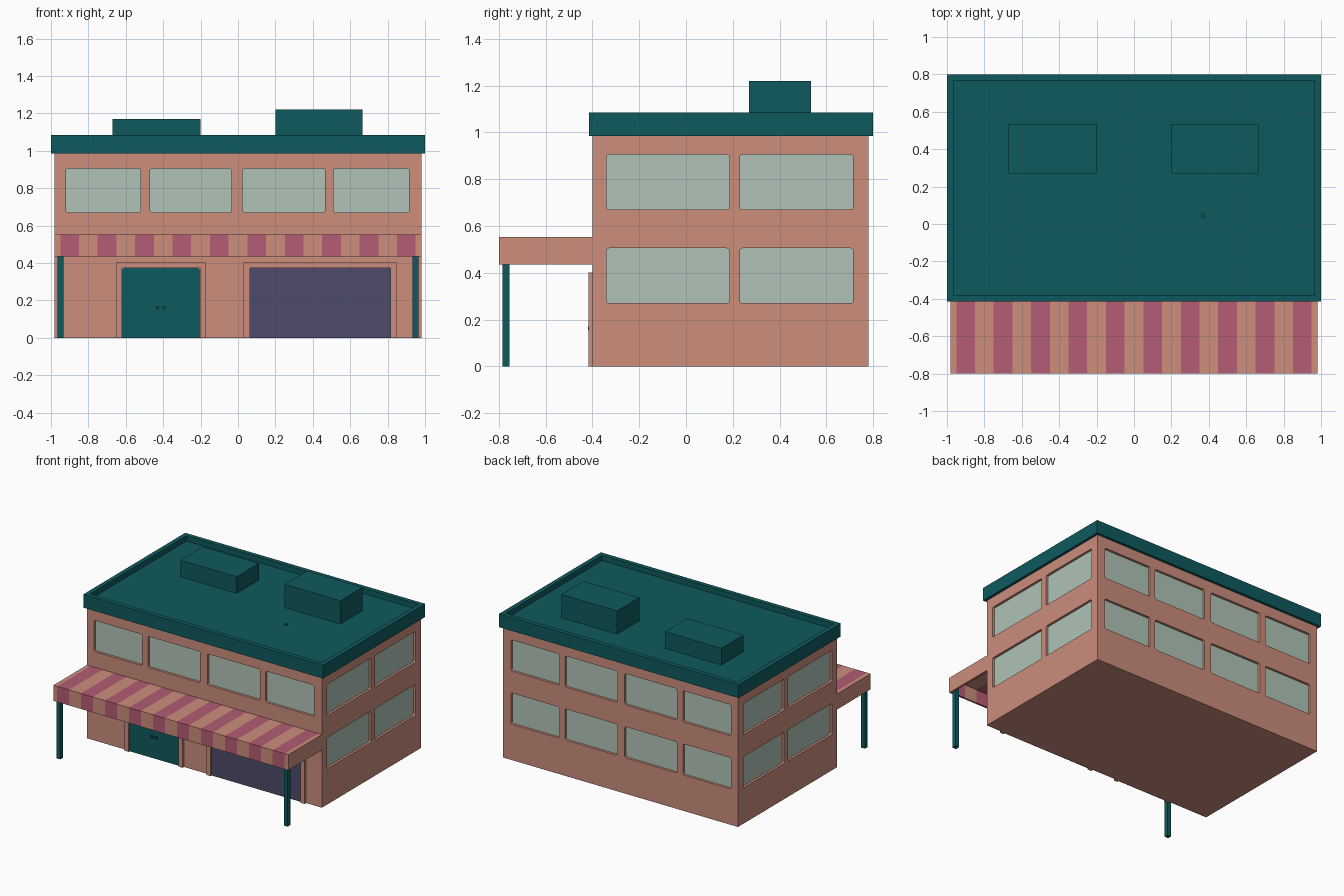
import bpy, bmesh, math
from mathutils import Vector

if "Cube" in bpy.data.objects:
    bpy.data.objects.remove(bpy.data.objects["Cube"])


def material(name, r, g, b):
    lin = [((c / 255 + 0.055) / 1.055) ** 2.4 if c > 10 else c / 255 / 12.92 for c in (r, g, b)]
    m = bpy.data.materials.new(name)
    m.diffuse_color = (*lin, 1)
    m.use_nodes = True
    m.node_tree.nodes["Principled BSDF"].inputs["Base Color"].default_value = m.diffuse_color
    return m


SALMON = material("salmon_wall", 204, 141, 124)
TEAL = material("dark_teal", 15, 90, 94)
GLASS = material("pale_green_glass", 176, 195, 183)
ROSE = material("rose_stripe", 181, 93, 117)
NAVY = material("slate_blue", 77, 76, 106)


def finish(bm, name, *mats):
    bmesh.ops.recalc_face_normals(bm, faces=bm.faces)
    me = bpy.data.meshes.new(name)
    bm.to_mesh(me)
    bm.free()
    ob = bpy.data.objects.new(name, me)
    bpy.context.collection.objects.link(ob)
    for m in mats:
        me.materials.append(m)
    return ob


def add_box(bm, x0, x1, y0, y1, z0, z1):
    geo = bmesh.ops.create_cube(bm, size=1)
    for v in geo["verts"]:
        v.co = Vector((x0 + (v.co.x + .5) * (x1 - x0),
                       y0 + (v.co.y + .5) * (y1 - y0),
                       z0 + (v.co.z + .5) * (z1 - z0)))


def box(name, mat, *dims):
    bm = bmesh.new()
    add_box(bm, *dims)
    return finish(bm, name, mat)


# Wall coordinates: u along the wall, v up, d depth into the wall
WALLS = {
    "front": lambda u, v, d: (u, -0.4 + d, v),
    "back": lambda u, v, d: (u, 0.78 - d, v),
    "right": lambda u, v, d: (0.98 - d, u, v),
    "left": lambda u, v, d: (-0.98 + d, u, v),
}


def add_panel(bm, wall, u0, u1, v0, v1, d0, d1, r=0.012, square_base=False):
    """Rounded rectangular prism placed on a wall."""
    pts = []
    for cx, cy, a0 in ((u1, v1, 0), (u0, v1, 90), (u0, v0, 180), (u1, v0, 270)):
        if square_base and cy == v0:
            pts.append((cx, cy))
            continue
        mx = cx - r if cx == u1 else cx + r
        my = cy - r if cy == v1 else cy + r
        for k in range(4):
            a = math.radians(a0 + 30 * k)
            pts.append((mx + r * math.cos(a), my + r * math.sin(a)))
    rings = [[bm.verts.new(WALLS[wall](u, v, d)) for u, v in pts] for d in (d0, d1)]
    n = len(pts)
    for i in range(n):
        j = (i + 1) % n
        bm.faces.new((rings[0][i], rings[0][j], rings[1][j], rings[1][i]))
    for ring in rings:
        bm.faces.new(ring)


# Window layout
wide = [(-0.92, -0.52), (-0.47, -0.035), (0.025, 0.465), (0.51, 0.915)]
side = [(-0.34, 0.185), (0.23, 0.715)]
upper, lower = (0.67, 0.905), (0.27, 0.505)
windows = [("front", u, upper) for u in wide]
for row in (upper, lower):
    windows += [("back", u, row) for u in wide]
    windows += [(w, u, row) for w in ("left", "right") for u in side]

# Main building with recessed window openings
body = box("building_walls", SALMON, -0.98, 0.98, -0.4, 0.78, 0, 1.0)
cut, glass = bmesh.new(), bmesh.new()
for w, u, v in windows:
    add_panel(cut, w, *u, *v, -0.05, 0.02)
    add_panel(glass, w, *u, *v, 0.018, 0.023)
cutter = finish(cut, "window_cutter", SALMON)
cutter.hide_render = True
mod = body.modifiers.new("openings", "BOOLEAN")
mod.operation = "DIFFERENCE"
mod.solver = "EXACT"
mod.object = cutter
bpy.context.view_layer.objects.active = body
bpy.ops.object.modifier_apply(modifier=mod.name)
bpy.data.objects.remove(cutter)
finish(glass, "window_glass", GLASS)

# Roof slab with a sunken deck inside the parapet
bm = bmesh.new()
add_box(bm, -1, 1, -0.415, 0.8, 0.985, 1.085)
bm.normal_update()
top = max(bm.faces, key=lambda f: f.calc_center_median().z)
bmesh.ops.inset_region(bm, faces=[top], thickness=0.048)
low = bmesh.ops.extrude_face_region(bm, geom=[top])
bmesh.ops.translate(bm, vec=(0, 0, -0.04), verts=[g for g in low["geom"] if isinstance(g, bmesh.types.BMVert)])
if top.is_valid:
    bmesh.ops.delete(bm, geom=[top], context="FACES")
finish(bm, "roof_parapet", TEAL)

# Rooftop units and small vent
box("roof_unit_left", TEAL, -0.67, -0.2, 0.27, 0.535, 1.04, 1.17)
box("roof_unit_right", TEAL, 0.2, 0.665, 0.27, 0.535, 1.04, 1.22)
box("roof_vent", TEAL, 0.362, 0.38, 0.035, 0.055, 1.04, 1.055)

# Striped awning: thin folded sheet, alternating colours across x
xs = [-0.98] + [round(-0.95 + 0.1 * i, 2) for i in range(20)] + [0.98]
profile = [(-0.8, 0.435), (-0.8, 0.552), (-0.4, 0.552), (-0.4, 0.537), (-0.785, 0.537), (-0.785, 0.435)]
bm = bmesh.new()
rings = [[bm.verts.new((x, y, z)) for y, z in profile] for x in xs]
for s in range(len(xs) - 1):
    for i in range(6):
        j = (i + 1) % 6
        f = bm.faces.new((rings[s][i], rings[s][j], rings[s + 1][j], rings[s + 1][i]))
        f.material_index = s % 2
bm.faces.new(rings[0])
bm.faces.new(rings[-1])
for x0, x1 in ((-0.98, -0.965), (0.965, 0.98)):
    add_box(bm, x0, x1, -0.785, -0.4, 0.435, 0.537)
finish(bm, "striped_awning", SALMON, ROSE)

# Awning posts
for s, label in ((-1, "left"), (1, "right")):
    x0, x1 = sorted((s * 0.933, s * 0.964))
    box("awning_post_" + label, TEAL, x0, x1, -0.785, -0.754, 0, 0.537)


# Raised frames around the doors
def door_frame(name, x0, x1, ix0, ix1, top_z):
    bm = bmesh.new()
    add_box(bm, x0, ix0, -0.418, -0.395, 0, top_z)
    add_box(bm, ix1, x1, -0.418, -0.395, 0, top_z)
    add_box(bm, ix0, ix1, -0.418, -0.395, 0.372, top_z)
    finish(bm, name, SALMON)


door_frame("entrance_frame", -0.652, -0.17, -0.62, -0.203, 0.402)
door_frame("shutter_frame", 0.03, 0.847, 0.063, 0.815, 0.402)

# Entrance door, knobs and wide shutter
bm = bmesh.new()
add_panel(bm, "front", -0.62, -0.203, 0, 0.372, -0.005, 0.004, square_base=True)
finish(bm, "entrance_door", TEAL)
for x in (-0.43, -0.395):
    box("door_knob", TEAL, x - 0.008, x + 0.008, -0.42, -0.4, 0.155, 0.171)
box("wide_shutter", NAVY, 0.063, 0.815, -0.405, -0.396, 0, 0.372)
